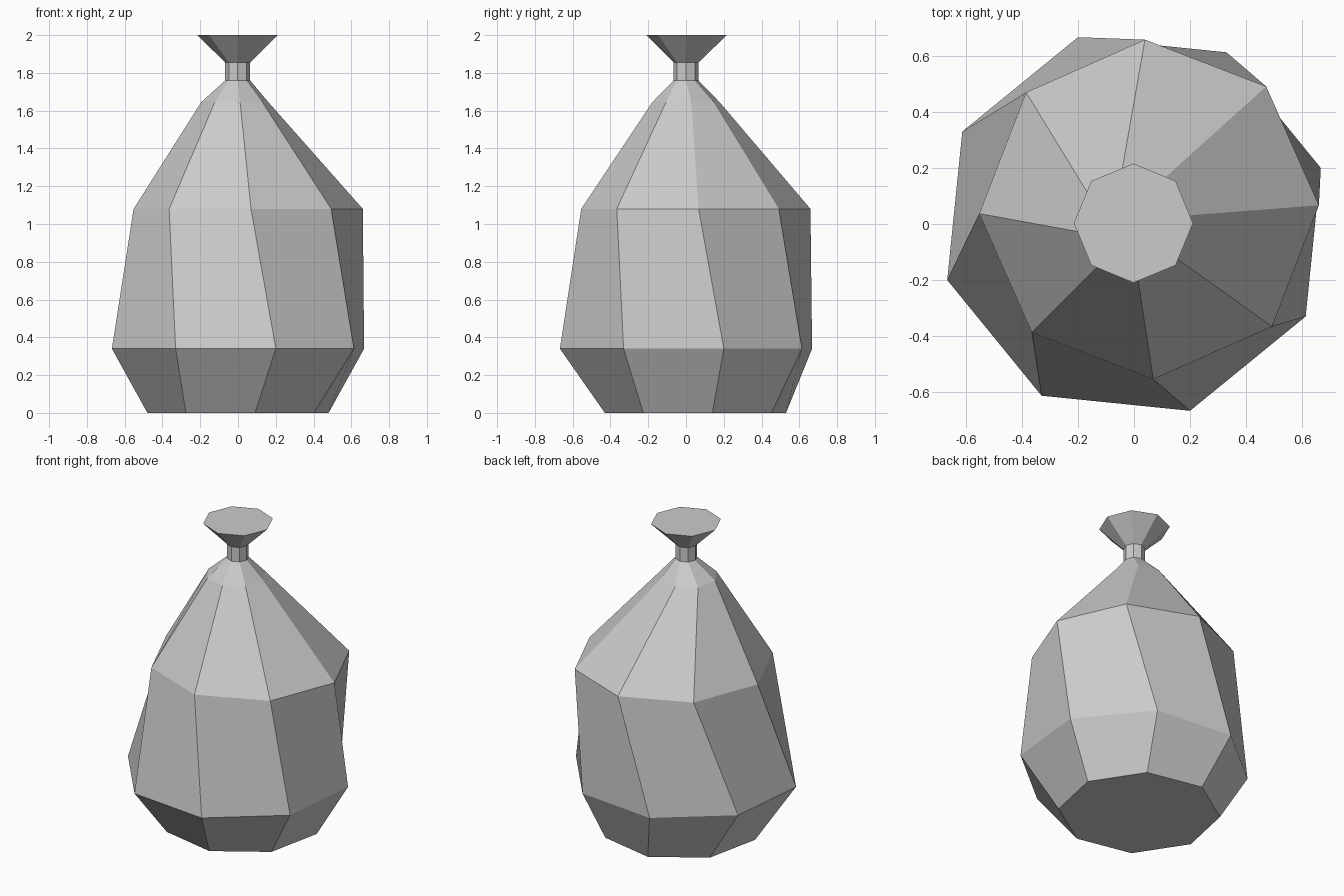
import bpy, bmesh
from math import cos, sin, radians

if "Cube" in bpy.data.objects:
    bpy.data.objects.remove(bpy.data.objects["Cube"])

SIDES = 8

# Rings of the tied sack: height, centre x, centre y, radius, twist in degrees
RINGS = [
    (0.00, 0.000, 0.050, 0.488, 10.6),    # base
    (0.34, 0.000, 0.000, 0.697, 16.7),    # widest belly
    (1.08, 0.054, 0.052, 0.607, 1.4),     # shoulder
    (1.645, -0.017, 0.000, 0.180, 9.0),   # gathered top
    (1.76, -0.002, 0.000, 0.066, 0.0),    # neck bottom
    (1.855, -0.002, 0.000, 0.066, 0.0),   # neck top
    (2.00, -0.002, 0.003, 0.213, 0.0),    # flared mouth
]


def loft(name, rings):
    """Skin a stack of octagons and close both ends."""
    bm = bmesh.new()
    loops = []
    for z, cx, cy, r, twist in rings:
        angles = [radians(twist + 360 * i / SIDES) for i in range(SIDES)]
        loops.append([bm.verts.new((cx + r * cos(a), cy + r * sin(a), z)) for a in angles])
    for low, high in zip(loops, loops[1:]):
        for i in range(SIDES):
            j = (i + 1) % SIDES
            # starting corner sets which way the twisted quad folds
            bm.faces.new((low[j], high[j], high[i], low[i]))
    bm.faces.new(loops[0][::-1])
    bm.faces.new(loops[-1])
    mesh = bpy.data.meshes.new(name)
    bm.to_mesh(mesh)
    bm.free()
    obj = bpy.data.objects.new(name, mesh)
    bpy.context.collection.objects.link(obj)
    return obj


# Sack with twisted belly, tied neck and flared mouth
loft("tied_sack", RINGS)
